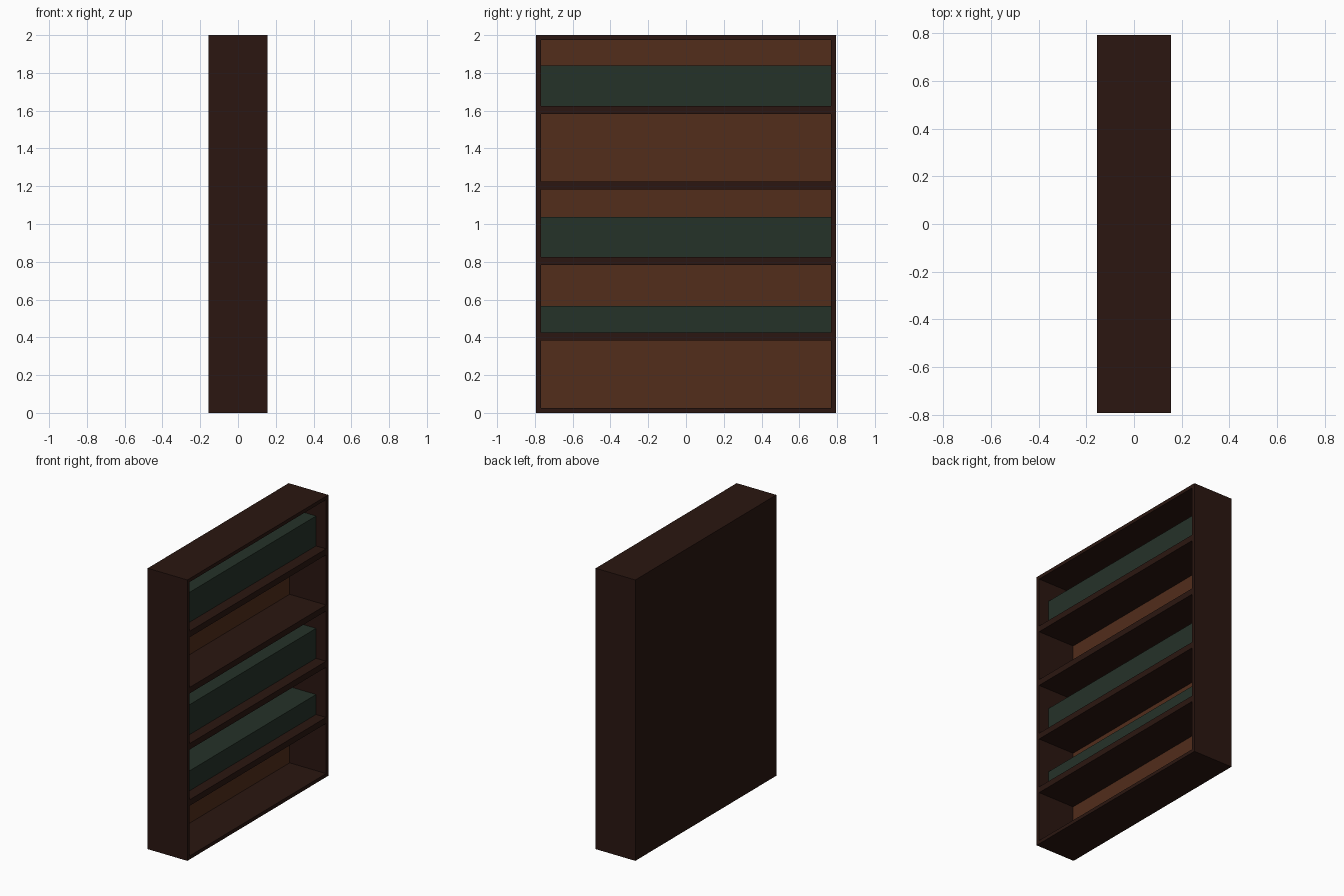
import bpy

if "Cube" in bpy.data.objects:
    bpy.data.objects.remove(bpy.data.objects["Cube"])


def material(name, rgb):
    m = bpy.data.materials.new(name)
    m.diffuse_color = (*rgb, 1)
    m.use_nodes = True
    m.node_tree.nodes["Principled BSDF"].inputs["Base Color"].default_value = m.diffuse_color
    return m


DARK = material("dark_wood", (0.0235, 0.0080, 0.0054))
BROWN = material("brown_wood", (0.084, 0.026, 0.011))
GREEN = material("green_cloth", (0.0185, 0.032, 0.022))


def box(name, x, y, z, mat):
    """Box from (min, max) ranges on each axis."""
    bpy.ops.mesh.primitive_cube_add(size=1, location=[sum(r) / 2 for r in (x, y, z)])
    ob = bpy.context.object
    ob.name = name
    ob.scale = [r[1] - r[0] for r in (x, y, z)]
    bpy.ops.object.transform_apply(location=False, rotation=False, scale=True)
    ob.data.materials.append(mat)
    return ob


X, Y, H = 0.156, 0.793, 2.0      # half depth, half width, height
T = 0.025                        # panel thickness
YI = Y - T                       # inner half width
BACK = -0.131                    # front face of the back lining
inner = (-YI, YI)

# Carcass: sides, top, bottom, back
for side, s in (("left", -1), ("right", 1)):
    box(side + "_side_panel", (-X, X), sorted((s * YI, s * Y)), (0, H), DARK)
box("top_panel", (-X, X), inner, (H - T, H), DARK)
box("bottom_panel", (-X, X), inner, (0, T), DARK)
box("back_panel", (-X, BACK - 0.01), inner, (T, H - T), DARK)

# Brown lining and shelves
SHELF_TOPS = [0.425 + 0.4 * i for i in range(4)]
floors = [T] + SHELF_TOPS
ceilings = [z - 0.043 for z in SHELF_TOPS] + [H - T]
for i, (lo, hi) in enumerate(zip(floors, ceilings)):
    box(f"back_lining_{i + 1}", (BACK - 0.01, BACK), inner, (lo, hi), BROWN)
for i, z in enumerate(SHELF_TOPS):
    box(f"shelf_{i + 1}", (BACK - 0.01, X), inner, (z - 0.043, z), DARK)

# Rows of books as plain blocks on three of the shelves
for shelf, height in ((0, 0.142), (1, 0.213), (3, 0.213)):
    z = SHELF_TOPS[shelf]
    box(f"book_row_{shelf + 1}", (BACK, 0.077), inner, (z, z + height), GREEN)
